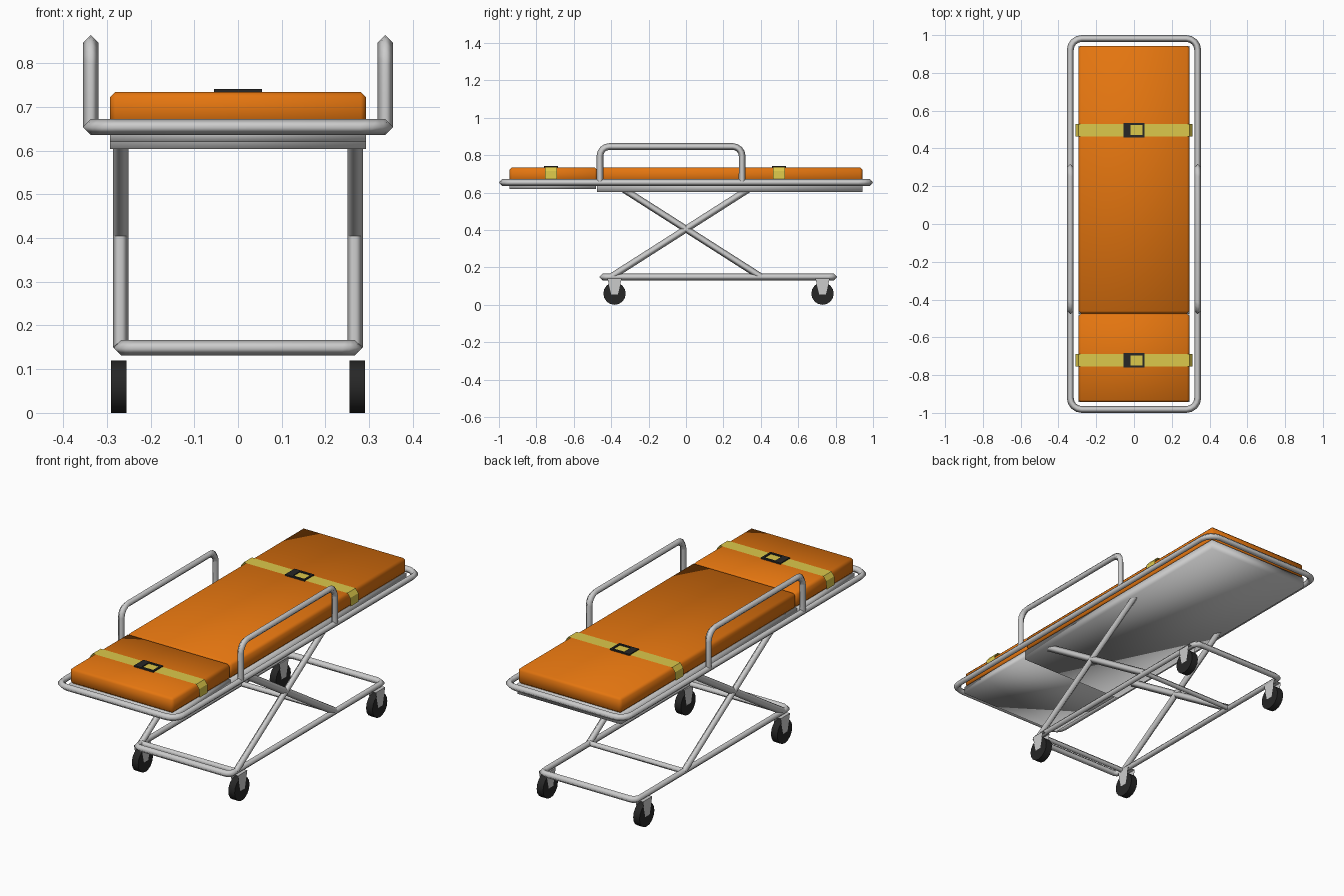
import bpy, bmesh
from math import pi
from mathutils import Vector, Matrix

if "Cube" in bpy.data.objects:
    bpy.data.objects.remove(bpy.data.objects["Cube"])

R = 0.018  # tube radius


def material(name, rgb):
    m = bpy.data.materials.new(name)
    m.diffuse_color = (*rgb, 1)
    m.use_nodes = True
    m.node_tree.nodes["Principled BSDF"].inputs["Base Color"].default_value = m.diffuse_color
    return m


ORANGE = material("orange_vinyl", (0.78, 0.18, 0.005))
YELLOW = material("yellow_webbing", (0.72, 0.58, 0.07))
BLACK = material("black_rubber", (0.02, 0.02, 0.02))


def finish(name, bm, mat=None, smooth=False):
    me = bpy.data.meshes.new(name)
    bm.to_mesh(me)
    bm.free()
    for p in me.polygons:
        p.use_smooth = smooth
    if mat:
        me.materials.append(mat)
    ob = bpy.data.objects.new(name, me)
    bpy.context.collection.objects.link(ob)
    return ob


def box(bm, lo, hi):
    lo, hi = Vector(lo), Vector(hi)
    m = Matrix.Translation((lo + hi) / 2) @ Matrix.Diagonal((*(hi - lo), 1))
    return bmesh.ops.create_cube(bm, size=1, matrix=m)


def block(name, lo, hi, mat=None, bevel=0.0):
    bm = bmesh.new()
    box(bm, lo, hi)
    if bevel:
        bmesh.ops.bevel(bm, geom=bm.edges[:], offset=bevel, segments=1, affect='EDGES')
    return finish(name, bm, mat, True)


def fillet(pts, r, closed, n=4):
    """Round the right-angled corners of a path with short arcs."""
    out = []
    for i, p in enumerate(pts):
        if not closed and i in (0, len(pts) - 1):
            out.append(p)
            continue
        a = p + (pts[i - 1] - p).normalized() * r
        b = p + (pts[(i + 1) % len(pts)] - p).normalized() * r
        c = a + b - p
        for k in range(n + 1):
            d = (a - c).slerp(b - c, k / n)
            out.append(c + d.normalized() * r)
    return out


def tube(name, pts, r=0.0, closed=False, radius=R):
    pts = [Vector(p) for p in pts]
    if r:
        pts = fillet(pts, r, closed)
    cu = bpy.data.curves.new(name, 'CURVE')
    cu.dimensions = '3D'
    cu.bevel_depth = radius
    cu.bevel_resolution = 0
    cu.use_fill_caps = True
    sp = cu.splines.new('POLY')
    sp.points.add(len(pts) - 1)
    for q, p in zip(sp.points, pts):
        q.co = (*p, 1)
    sp.use_cyclic_u = closed
    sp.use_smooth = True
    ob = bpy.data.objects.new(name, cu)
    bpy.context.collection.objects.link(ob)
    return ob


def loop(name, x, y0, y1, z, r):
    return tube(name, [(-x, y0, z), (x, y0, z), (x, y1, z), (-x, y1, z)], r, True)


# Bed frame and wheeled base frame
loop("bed_frame", 0.337, -0.982, 0.982, 0.654, 0.06)
loop("base_frame", 0.267, -0.445, 0.79, 0.149, 0.03)

# Side rails and scissor legs on both sides
for side, s in (("left", -1), ("right", 1)):
    x = 0.337 * s
    tube(side + "_rail", [(x, -0.46, 0.654), (x, -0.46, 0.846),
                          (x, 0.30, 0.846), (x, 0.30, 0.654)], 0.05)
    x = 0.268 * s
    for part, d in (("front", 1), ("back", -1)):
        tube(f"{side}_{part}_scissor_leg", [(x, -0.4 * d, 0.15), (x, 0.4 * d, 0.66)])

# Cross bars joining the leg feet
for part, y in (("front", -0.4), ("back", 0.4)):
    tube(part + "_cross_bar", [(-0.267, y, 0.15), (0.267, y, 0.15)], radius=0.015)

# Cushions and the pans under them
block("main_cushion", (-0.293, -0.473, 0.655), (0.293, 0.943, 0.734), ORANGE, 0.012)
block("foot_cushion", (-0.293, -0.943, 0.655), (0.293, -0.475, 0.734), ORANGE, 0.012)
block("main_pan", (-0.293, -0.476, 0.603), (0.293, 0.943, 0.655))
block("foot_pan", (-0.293, -0.943, 0.619), (0.293, -0.480, 0.655))

# Straps are thin sheets draped over the cushions, each with a buckle
half = [(0.311, 0.672), (0.309, 0.715), (0.293, 0.736)]
profile = half + [(-x, z) for x, z in reversed(half)]
for part, y in (("chest", 0.497), ("foot", -0.722)):
    bm = bmesh.new()
    rows = [[bm.verts.new((x, y + d, z)) for d in (-0.033, 0.033)] for x, z in profile]
    for a, b in zip(rows, rows[1:]):
        bm.faces.new((a[0], a[1], b[1], b[0]))
    finish(part + "_strap", bm, YELLOW)
    bm = bmesh.new()
    for x0, x1, y0, y1 in ((-0.055, -0.018, -0.038, 0.038), (0.045, 0.055, -0.038, 0.038),
                           (-0.018, 0.045, 0.027, 0.038), (-0.018, 0.045, -0.038, -0.027)):
        box(bm, (x0, y + y0, 0.730), (x1, y + y1, 0.741))
    finish(part + "_buckle", bm, BLACK)

# Casters: wheel plus sheet-metal fork
for side, s in (("left", -1), ("right", 1)):
    for part, y in (("front", -0.382), ("back", 0.730)):
        x = 0.2725 * s
        bm = bmesh.new()
        m = Matrix.Translation((x, y, 0.06)) @ Matrix.Rotation(pi / 2, 4, 'Y')
        bmesh.ops.create_cone(bm, cap_ends=True, segments=16, radius1=0.06,
                              radius2=0.06, depth=0.036, matrix=m)
        ob = finish(f"{side}_{part}_wheel", bm, BLACK)
        bpy.context.view_layer.objects.active = ob
        ob.select_set(True)
        bpy.ops.object.shade_smooth_by_angle(angle=0.6)
        ob.select_set(False)
        bm = bmesh.new()
        tops = []
        for dx in (-0.021, 0.021):
            v = [bm.verts.new((x + dx, y + dy, z)) for dy, z in
                 ((-0.038, 0.14), (0.038, 0.14), (0.018, 0.055), (-0.018, 0.055))]
            bm.faces.new(v)
            tops.append(v[:2])
        bm.faces.new((*tops[0], *reversed(tops[1])))
        finish(f"{side}_{part}_fork", bm)
